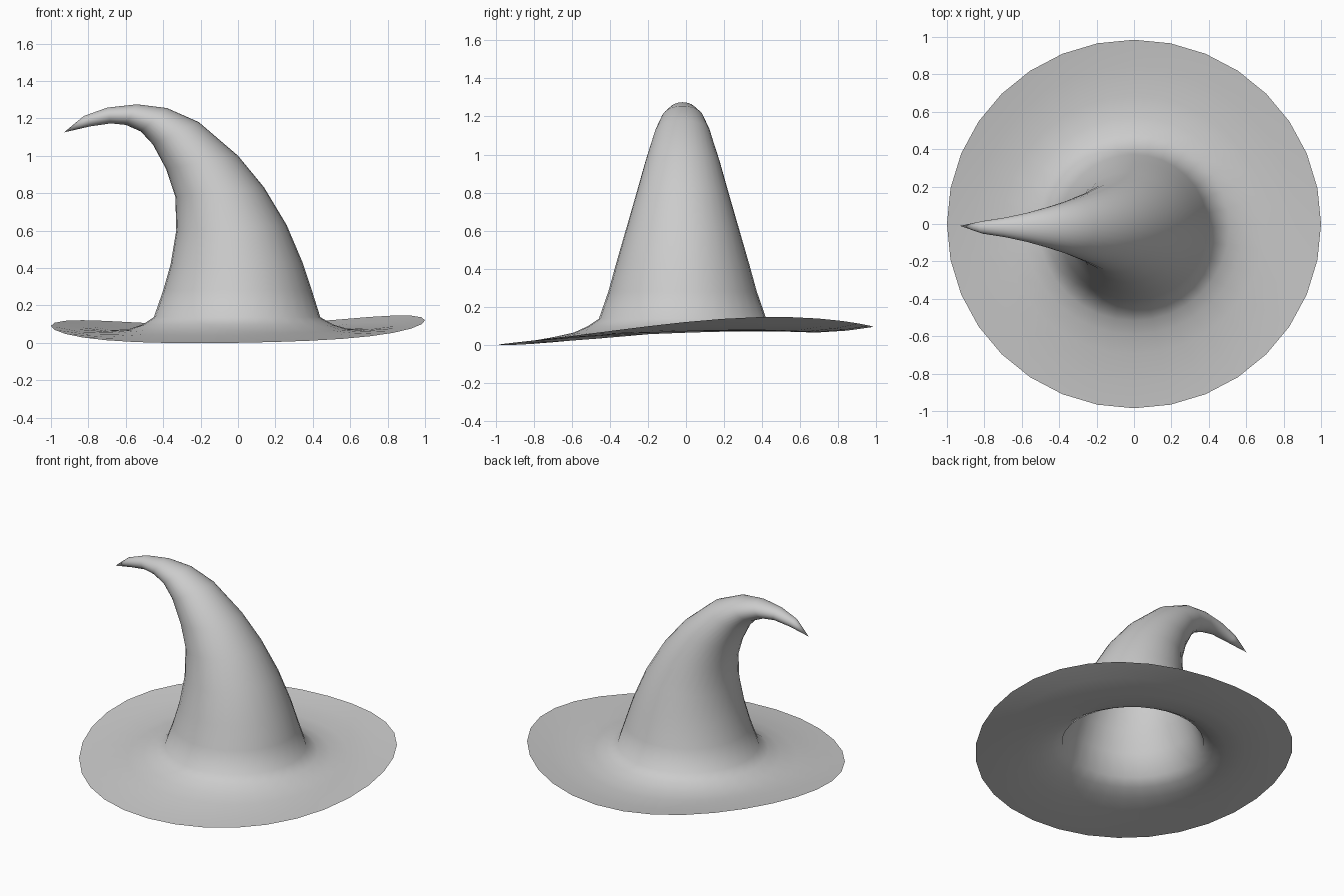
import bpy
import bmesh
from math import sin, cos, tau
from mathutils import Vector

SEGMENTS = 32

cube = bpy.data.objects.get("Cube")
if cube:
    bpy.data.objects.remove(cube, do_unlink=True)

felt = bpy.data.materials.new("grey_felt")
felt.use_nodes = True
felt.diffuse_color = (0.6, 0.6, 0.6, 1)
felt.node_tree.nodes["Principled BSDF"].inputs["Base Color"].default_value = felt.diffuse_color


def brim_ring(radius, centre_y, base, wave):
    """Ring of the brim; wave scales the dip at the front and the lift at the sides."""
    ring = []
    for i in range(SEGMENTS):
        a = tau * i / SEGMENTS
        lift = 0.06 * sin(a) + 0.015 * cos(a) + 0.029 * cos(2 * a) + 0.013 * sin(3 * a)
        ring.append(Vector((radius * cos(a), centre_y + radius * 0.985 * sin(a), base + wave * lift)))
    return ring


def crown_ring(right, left, half_depth):
    """Tilted oval between two points of the crown's outline."""
    r = Vector((right[0], -0.018, right[1]))
    l = Vector((left[0], -0.018, left[1]))
    mid, arm = (r + l) / 2, (l - r) / 2
    return [mid + arm * cos(tau * i / SEGMENTS)
            + Vector((0, half_depth * sin(tau * i / SEGMENTS), 0)) for i in range(SEGMENTS)]


# Brim, from the wavy rim inward
rings = [
    brim_ring(1.0, 0.0, 0.076, 1.0),
    brim_ring(0.86, 0.0, 0.063, 0.65),
    brim_ring(0.70, -0.005, 0.060, 0.25),
    brim_ring(0.59, -0.01, 0.070, 0.08),
    brim_ring(0.51, -0.015, 0.097, 0.0),
]

# Crown outline: right point, left point, half depth
crown = [
    ((-0.45, 0.137), (0.44, 0.137), 0.44),
    ((-0.40, 0.28), (0.395, 0.28), 0.39),
    ((-0.36, 0.42), (0.345, 0.43), 0.35),
    ((-0.33, 0.60), (0.26, 0.63), 0.295),
    ((-0.335, 0.78), (0.14, 0.83), 0.24),
    ((-0.385, 0.93), (0.0, 1.0), 0.195),
    ((-0.455, 1.06), (-0.21, 1.18), 0.145),
    ((-0.52, 1.13), (-0.38, 1.255), 0.11),
    ((-0.60, 1.165), (-0.54, 1.275), 0.078),
    ((-0.68, 1.173), (-0.70, 1.257), 0.052),
    ((-0.79, 1.157), (-0.825, 1.212), 0.034),
]
rings += [crown_ring(*section) for section in crown]

# Skin the rings and close the crown at its drooping tip
bm = bmesh.new()
loops = [[bm.verts.new(p) for p in ring] for ring in rings]
tip = bm.verts.new((-0.93, -0.01, 1.125))
for lower, upper in zip(loops, loops[1:]):
    for i in range(SEGMENTS):
        j = (i + 1) % SEGMENTS
        bm.faces.new((lower[i], lower[j], upper[j], upper[i]))
for i in range(SEGMENTS):
    bm.faces.new((loops[-1][i], loops[-1][(i + 1) % SEGMENTS], tip))
for face in bm.faces:
    face.smooth = True

mesh = bpy.data.meshes.new("pointed_hat")
bm.to_mesh(mesh)
bm.free()
mesh.materials.append(felt)
hat = bpy.data.objects.new("pointed_hat", mesh)
bpy.context.collection.objects.link(hat)
